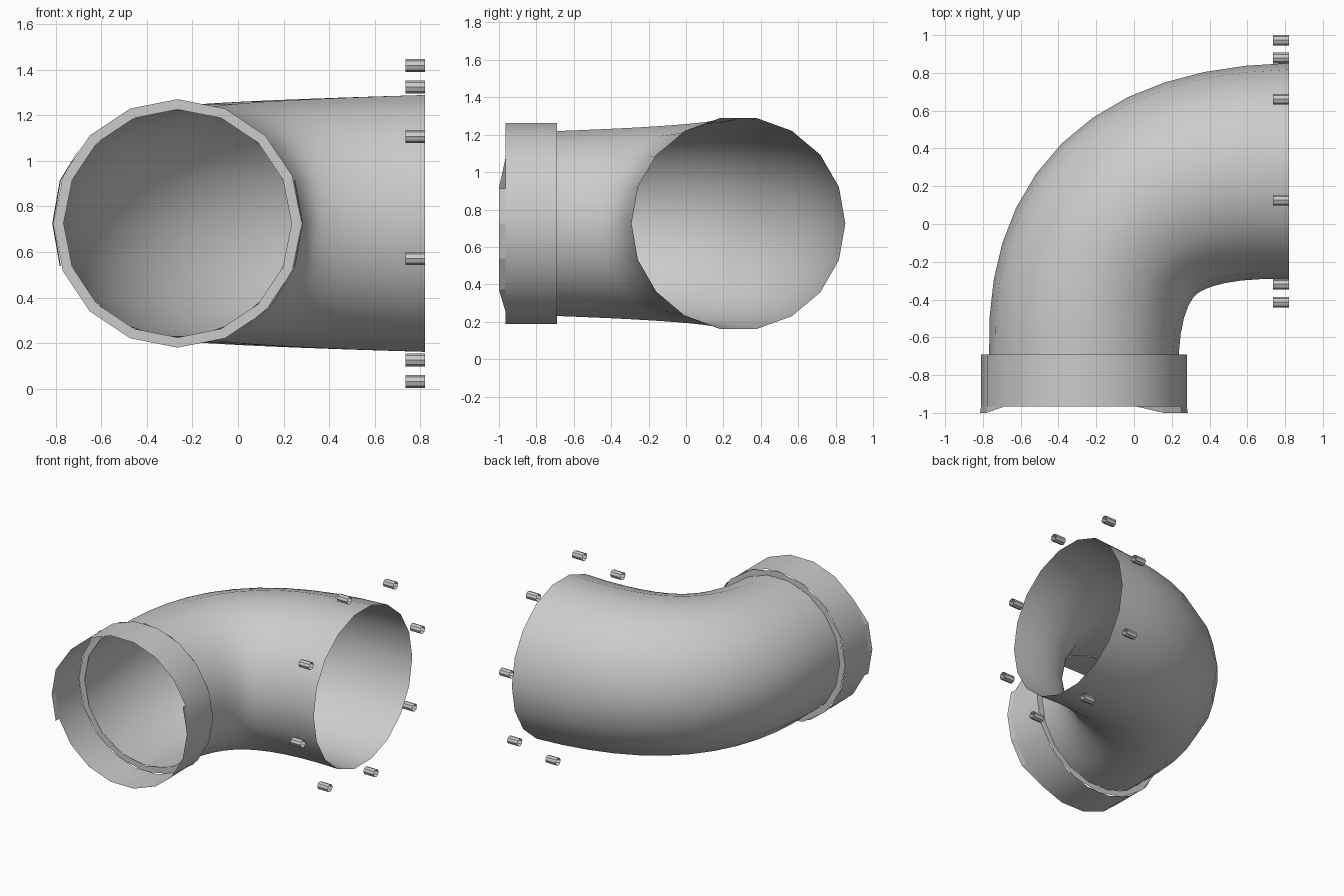
import bpy, bmesh, math
from mathutils import Vector

cube = bpy.data.objects.get("Cube")
if cube:
    bpy.data.objects.remove(cube)

grey = bpy.data.materials.new("plain grey")
grey.use_nodes = True
colour = (0.6, 0.6, 0.6, 1)
grey.diffuse_color = colour
grey.node_tree.nodes["Principled BSDF"].inputs["Base Color"].default_value = colour

UP = Vector((0, 0, 1))
INLET = Vector((-0.265, -0.69, 0.725))
OUTLET = Vector((0.82, 0.28, 0.725))


def ring(centre, direction, radius, sides):
    """Points of a circle that faces along a level direction."""
    side = direction.cross(UP).normalized()
    angles = [math.tau * i / sides for i in range(sides)]
    return [centre + radius * (side * math.cos(a) + UP * math.sin(a)) for a in angles]


def loft(name, rings, smooth=True):
    """Open surface joining consecutive rings."""
    bm = bmesh.new()
    loops = [[bm.verts.new(p) for p in r] for r in rings]
    for a, b in zip(loops, loops[1:]):
        for i in range(len(a)):
            j = (i + 1) % len(a)
            bm.faces.new((a[i], a[j], b[j], b[i]))
    bmesh.ops.recalc_face_normals(bm, faces=bm.faces)
    mesh = bpy.data.meshes.new(name)
    bm.to_mesh(mesh)
    bm.free()
    mesh.materials.append(grey)
    obj = bpy.data.objects.new(name, mesh)
    bpy.context.collection.objects.link(obj)
    if smooth:
        bpy.ops.object.select_all(action="DESELECT")
        obj.select_set(True)
        bpy.context.view_layer.objects.active = obj
        bpy.ops.object.shade_smooth_by_angle(angle=math.radians(40))
    return obj


# Elbow: widening pipe swept along a bezier bend
h0 = INLET + Vector((0, 0.64, 0))
h1 = OUTLET - Vector((0.78, 0, 0))
rings = []
STEPS = 12
for k in range(STEPS + 1):
    t = k / STEPS
    s = 1 - t
    pos = s**3 * INLET + 3 * s * s * t * h0 + 3 * s * t * t * h1 + t**3 * OUTLET
    tangent = s * s * (h0 - INLET) + 2 * s * t * (h1 - h0) + t * t * (OUTLET - h1)
    rings.append(ring(pos, tangent, 0.502 + 0.07 * t, 18))
loft("elbow_pipe", rings)

# Flat collar between the elbow and the sleeve
forward = Vector((0, 1, 0))
loft("collar", [ring(INLET, forward, r, 16) for r in (0.5, 0.545)])

# Sleeve around the inlet
mouth = INLET - Vector((0, 0.275, 0))
sleeve_rim = ring(mouth, forward, 0.545, 18)
loft("sleeve", [ring(INLET, forward, 0.545, 18), sleeve_rim])

# Raised lips on both sides of the sleeve rim, each tapering at one end
lip_rim = ring(mouth - Vector((0, 0.035, 0)), forward, 0.55, 18)


def lip(name, first, last, taper):
    bm = bmesh.new()
    base = {i: bm.verts.new(sleeve_rim[i % 18]) for i in range(min(first, taper), max(last, taper) + 1)}
    tip = {i: bm.verts.new(lip_rim[i % 18]) for i in range(first, last + 1)}
    for i in range(first, last):
        bm.faces.new((base[i], base[i + 1], tip[i + 1], tip[i]))
    end = first if taper < first else last
    bm.faces.new((base[end], base[taper], tip[end]))
    mesh = bpy.data.meshes.new(name)
    bm.to_mesh(mesh)
    bm.free()
    mesh.materials.append(grey)
    bpy.context.collection.objects.link(bpy.data.objects.new(name, mesh))


lip("left_lip", -2, 1, -3)
lip("right_lip", 8, 10, 7)

# Ring of hollow bolts around the outlet
along = Vector((1, 0, 0))
for k in range(8):
    a = math.radians(12.5 + 45 * k)
    centre = OUTLET + 0.71 * Vector((0, math.cos(a), math.sin(a)))
    loft(f"bolt_{k + 1}", [ring(centre - along * d, along, 0.028, 8) for d in (0.085, 0)], False)
